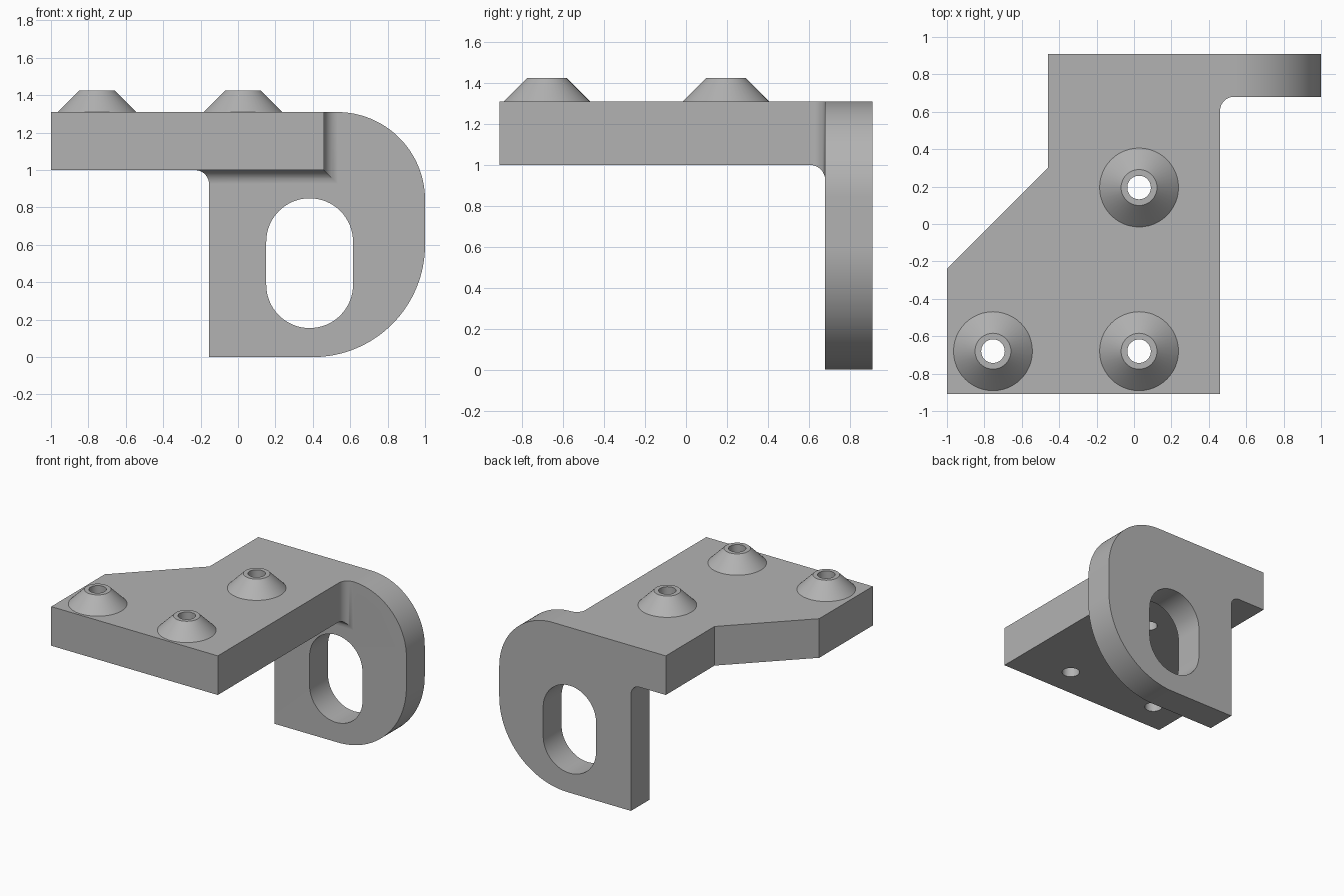
import bpy, bmesh
from math import sin, cos, pi, radians

if "Cube" in bpy.data.objects:
    bpy.data.objects.remove(bpy.data.objects["Cube"], do_unlink=True)

TOP, UNDER = 1.31, 1.0          # plate thickness range
FRONT, BACK = -0.91, 0.91
FLANGE_Y = 0.68                 # front face of the flange
R = 0.075                       # fillet radius
EDGE = 0.46                     # half width of the plate neck
LEG = -0.155                    # straight side of the flange
STEPS = 12

grey = bpy.data.materials.new("plain grey")
grey.use_nodes = True
grey.diffuse_color = (0.45, 0.45, 0.45, 1)
grey.node_tree.nodes["Principled BSDF"].inputs["Base Color"].default_value = (0.45, 0.45, 0.45, 1)


def arc(cx, cy, r, start, end, n=32):
    angles = [radians(start + (end - start) * i / n) for i in range(n + 1)]
    return [(cx + r * cos(a), cy + r * sin(a)) for a in angles]


def loft(name, rings, caps=True, closed=True):
    """Skin a list of equal-length point rings into a mesh object."""
    bm = bmesh.new()
    loops = [[bm.verts.new(p) for p in ring] for ring in rings]
    count = len(loops[0])
    for a, b in zip(loops, loops[1:]):
        for i in range(count):
            j = (i + 1) % count
            bm.faces.new((a[i], a[j], b[j], b[i]))
    if caps:
        bm.faces.new(loops[0])
        bm.faces.new(loops[-1])
    bmesh.ops.remove_doubles(bm, verts=bm.verts, dist=1e-6)
    bmesh.ops.recalc_face_normals(bm, faces=bm.faces)
    mesh = bpy.data.meshes.new(name)
    bm.to_mesh(mesh)
    bm.free()
    mesh.materials.append(grey)
    obj = bpy.data.objects.new(name, mesh)
    bpy.context.collection.objects.link(obj)
    return obj


def along_y(section, y):
    return [(x, y, z) for x, z in section]


def along_z(section, z):
    return [(x, y, z) for x, y in section]


def combine(target, other, operation):
    """Apply a boolean and discard the second object."""
    mod = target.modifiers.new(operation.lower(), "BOOLEAN")
    mod.operation, mod.object, mod.solver = operation, other, "EXACT"
    bpy.context.view_layer.update()
    graph = bpy.context.evaluated_depsgraph_get()
    mesh = bpy.data.meshes.new_from_object(target.evaluated_get(graph))
    target.modifiers.clear()
    target.data = mesh
    bpy.data.objects.remove(other, do_unlink=True)


def smooth(obj):
    bpy.ops.object.select_all(action="DESELECT")
    obj.select_set(True)
    bpy.context.view_layer.objects.active = obj
    bpy.ops.object.shade_smooth_by_angle(angle=radians(30))


# Horizontal plate with a slanted corner
outline = [(-1, FRONT), (EDGE, FRONT), (EDGE, FLANGE_Y - R), (-EDGE, FLANGE_Y - R),
           (-EDGE, 0.3), (-1, -0.24)]
bracket = loft("bracket_body", [along_z(outline, z) for z in (UNDER, TOP)])

# Vertical flange with rounded outer corners
flange_outline = [(-EDGE, TOP), (-EDGE, UNDER)]
flange_outline += arc(LEG - R, UNDER - R, R, 90, 0, STEPS)
flange_outline += [(LEG, 0)]
flange_outline += arc(0.4, 0.6, 0.6, -90, 0) + arc(0.53, 0.84, 0.47, 0, 90)
flange = loft("flange", [along_y(flange_outline, y) for y in (FLANGE_Y, BACK)])

# Mitred fillet growing from the plate section into the flange
rings = []
for i in range(STEPS + 1):
    a = 90 * i / STEPS
    grow = R * (1 - cos(radians(a)))
    section = [(-EDGE, TOP), (-EDGE, UNDER)]
    section += arc(LEG - R, UNDER - R, R, 90, 90 - a, STEPS)
    section += [(EDGE + grow, UNDER - grow), (EDGE + grow, TOP)]
    rings.append(along_y(section, FLANGE_Y - R + R * sin(radians(a))))
fillet = loft("fillet", rings)

combine(flange, fillet, "UNION")
combine(bracket, flange, "UNION")

# Slot through the flange
slot = arc(0.383, 0.617, 0.232, 0, 180) + arc(0.383, 0.387, 0.232, 180, 360)
combine(bracket, loft("slot_cutter", [along_y(slot, y) for y in (0.5, 1.1)]), "DIFFERENCE")

# Conical bosses with bores through the plate
BORE, RIM, FOOT, PEAK = 0.063, 0.096, 0.211, 1.425
centres = {"front_right": (-0.754, -0.68), "front_left": (0.027, -0.68), "back": (0.027, 0.195)}
for place, (x, y) in centres.items():
    def circle(r, z):
        return along_z(arc(x, y, r, 0, 360 - 7.5, 47), z)
    combine(bracket, loft("bore_cutter", [circle(BORE, 0.9), circle(BORE, 1.5)]), "DIFFERENCE")
    boss = loft(place + "_boss", [circle(FOOT, TOP), circle(RIM, PEAK),
                                  circle(BORE, PEAK), circle(BORE, TOP), circle(FOOT, TOP)], caps=False)
    smooth(boss)

# Merge leftover coplanar splits
bm = bmesh.new()
bm.from_mesh(bracket.data)
bmesh.ops.remove_doubles(bm, verts=bm.verts, dist=1e-5)
bmesh.ops.dissolve_limit(bm, angle_limit=radians(0.5), verts=bm.verts, edges=bm.edges)
bm.to_mesh(bracket.data)
bm.free()
smooth(bracket)
weighted = bracket.modifiers.new("weighted_normals", "WEIGHTED_NORMAL")
weighted.keep_sharp = True
